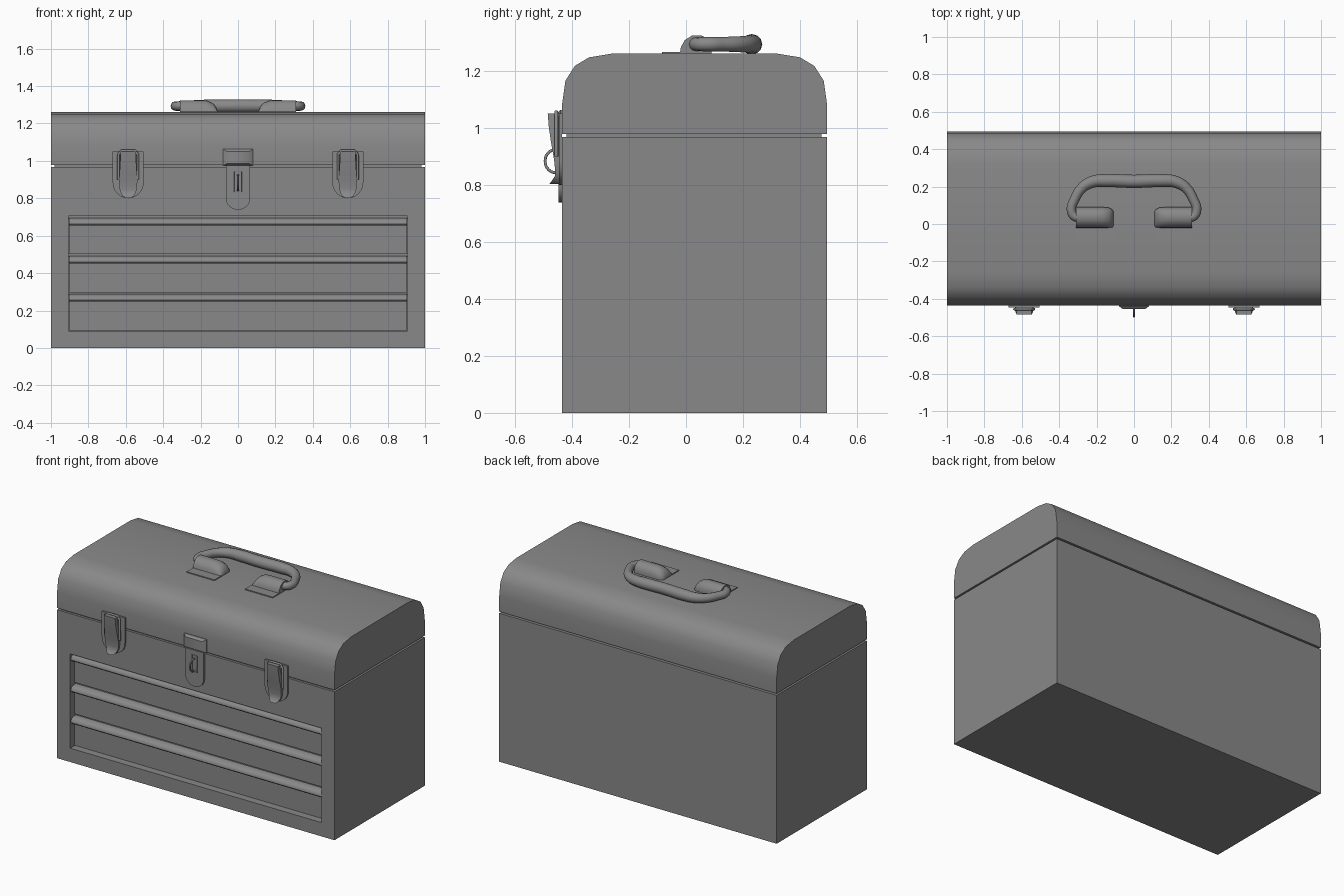
import bpy, bmesh, math

old = bpy.data.objects.get("Cube")
if old:
    bpy.data.objects.remove(old, do_unlink=True)

steel = bpy.data.materials.new("grey_steel")
steel.use_nodes = True
GREY = (0.25, 0.25, 0.25, 1)
steel.diffuse_color = GREY
steel.node_tree.nodes["Principled BSDF"].inputs["Base Color"].default_value = GREY

FRONT, BACK = -0.435, 0.495


def finish(name, bm, bevel=0.0, smooth=True):
    bmesh.ops.recalc_face_normals(bm, faces=bm.faces)
    mesh = bpy.data.meshes.new(name)
    bm.to_mesh(mesh)
    bm.free()
    obj = bpy.data.objects.new(name, mesh)
    bpy.context.collection.objects.link(obj)
    mesh.materials.append(steel)
    if bevel:
        mod = obj.modifiers.new("bevel", 'BEVEL')
        mod.width, mod.segments = bevel, 3
    if smooth:
        shade(obj)
    return obj


def shade(obj):
    bpy.ops.object.select_all(action='DESELECT')
    obj.select_set(True)
    bpy.context.view_layer.objects.active = obj
    bpy.ops.object.shade_smooth_by_angle(angle=math.radians(40))


def loft(name, rings, bevel=0.0):
    """Join equal rings of points and cap both ends."""
    bm = bmesh.new()
    rows = [[bm.verts.new(p) for p in ring] for ring in rings]
    n = len(rows[0])
    for a, b in zip(rows, rows[1:]):
        for i in range(n):
            j = (i + 1) % n
            bm.faces.new((a[i], a[j], b[j], b[i]))
    bm.faces.new(rows[0])
    bm.faces.new(rows[-1])
    return finish(name, bm, bevel)


def extrude_x(name, profile, x0, x1, bevel=0.0):
    return loft(name, [[(x, y, z) for y, z in profile] for x in (x0, x1)], bevel)


def extrude_y(name, outline, y0, y1):
    return loft(name, [[(x, y, z) for x, z in outline] for y in (y0, y1)])


def box(name, x0, x1, y0, y1, z0, z1, bevel=0.0):
    return extrude_x(name, [(y0, z0), (y1, z0), (y1, z1), (y0, z1)], x0, x1, bevel)


def tongue(cx, half, top, shoulder, bottom):
    """Plate outline with a rounded lower end."""
    arc = [(cx + half * math.cos(a), shoulder - (shoulder - bottom) * math.sin(a))
           for a in [math.pi * i / 12 for i in range(13)]]
    return [(cx - half, top), (cx + half, top)] + arc


def tube(name, points, radius, cyclic=False, smooth_path=True):
    """Round bar through (x, y, z, radius factor) points."""
    cu = bpy.data.curves.new(name, 'CURVE')
    cu.dimensions = '3D'
    cu.bevel_depth, cu.bevel_resolution, cu.resolution_u = radius, 4, 6
    cu.use_fill_caps = True
    sp = cu.splines.new('BEZIER')
    sp.bezier_points.add(len(points) - 1)
    for bp, (x, y, z, r) in zip(sp.bezier_points, points):
        bp.co, bp.radius = (x, y, z), r
        bp.handle_left_type = bp.handle_right_type = 'AUTO' if smooth_path else 'VECTOR'
    sp.use_cyclic_u = cyclic
    obj = bpy.data.objects.new(name, cu)
    bpy.context.collection.objects.link(obj)
    cu.materials.append(steel)
    bpy.ops.object.select_all(action='DESELECT')
    obj.select_set(True)
    bpy.context.view_layer.objects.active = obj
    bpy.ops.object.convert(target='MESH')
    shade(bpy.context.view_layer.objects.active)


# Body with a drawer recess sunk into the front
bm = bmesh.new()
bmesh.ops.create_cube(bm, size=1)
for v in bm.verts:
    v.co = (2 * v.co.x, BACK if v.co.y > 0 else FRONT, 0.967 if v.co.z > 0 else 0)
bm.normal_update()
front = min(bm.faces, key=lambda f: f.calc_center_median().y)
bmesh.ops.inset_individual(bm, faces=[front], thickness=0.05)
for v in front.verts:
    v.co.x = math.copysign(0.905, v.co.x)
    v.co.z = 0.705 if v.co.z > 0.5 else 0.09
pocket = bmesh.ops.extrude_discrete_faces(bm, faces=[front])["faces"][0]
for v in pocket.verts:
    v.co.y += 0.055
finish("body", bm, smooth=False)

# Seam core and domed lid
box("seam_core", -0.98, 0.98, FRONT + 0.015, BACK - 0.02, 0.95, 1.0)
lid = [(FRONT, 0.978), (FRONT, 1.08), (-0.423, 1.165), (-0.39, 1.217), (-0.34, 1.247),
       (-0.26, 1.26), (0.32, 1.26), (0.40, 1.247), (0.45, 1.217), (0.483, 1.165),
       (BACK, 1.08), (BACK, 0.978)]
extrude_x("lid", lid, -1, 1)

# Drawers with rolled grip lips
for i, (top, bottom) in enumerate([(0.695, 0.502), (0.492, 0.297), (0.287, 0.092)]):
    lip = top - 0.04
    drawer = [(-0.375, bottom), (-0.39, bottom), (-0.39, lip), (-0.423, lip),
              (-0.43, lip + 0.008), (-0.429, lip + 0.018), (-0.421, lip + 0.03),
              (-0.408, lip + 0.037), (-0.39, top), (-0.375, top)]
    extrude_x(f"drawer_{i + 1}", drawer, -0.904, 0.904)

# Pair of draw latches
for side, cx in (("left", 0.587), ("right", -0.587)):
    extrude_y(f"{side}_latch_plate", tongue(cx, 0.083, 1.05, 0.885, 0.8), FRONT, -0.446)
    box(f"{side}_latch_hook", cx - 0.045, cx + 0.045, -0.462, FRONT, 1.0, 1.05)
    # lever rows: height, half width, front depth
    lever = [(1.05, 0.04, -0.485), (1.0, 0.042, -0.481), (0.94, 0.046, -0.472),
             (0.89, 0.049, -0.463), (0.85, 0.046, -0.459), (0.83, 0.04, -0.46),
             (0.812, 0.03, -0.472), (0.802, 0.016, -0.48)]
    loft(f"{side}_latch_lever",
         [[(cx - w, FRONT, z), (cx + w, FRONT, z), (cx + w, y, z), (cx - w, y, z)]
          for z, w, y in lever])
    tube(f"{side}_latch_bail",
         [(cx - 0.052, -0.455, 0.9, 1), (cx - 0.052, -0.455, 1.035, 1),
          (cx - 0.035, -0.455, 1.055, 1), (cx + 0.035, -0.455, 1.055, 1),
          (cx + 0.052, -0.455, 1.035, 1), (cx + 0.052, -0.455, 0.9, 1)],
         0.007, smooth_path=False)

# Centre hasp: bevelled cap, hanging tongue, slot rim and staple
loft("hasp_cap", [[(-w, y, z0), (w, y, z0), (w, y, z1), (-w, y, z1)]
                  for w, y, z0, z1 in [(0.08, FRONT, 0.975, 1.063), (0.08, -0.44, 0.975, 1.063),
                                       (0.06, -0.455, 0.985, 1.05)]])
extrude_y("hasp_tongue", tongue(0, 0.065, 0.975, 0.8, 0.738), FRONT, -0.448)
tube("hasp_slot_rim", [(x, -0.448, z, 1) for x, z in
                       [(-0.018, 0.835), (0.018, 0.835), (0.018, 0.942), (-0.018, 0.942)]],
     0.003, cyclic=True, smooth_path=False)
tube("hasp_staple", [(0, -0.458 + 0.036 * math.cos(a), 0.883 + 0.04 * math.sin(a), 1)
                     for a in [math.tau * i / 8 for i in range(8)]], 0.005, cyclic=True)

# Handle lying flat on the lid
half_path = [(-0.26, 0.04, 0.75), (-0.315, 0.038, 0.75), (-0.335, 0.075, 0.78),
             (-0.318, 0.13, 0.8), (-0.278, 0.193, 0.88), (-0.22, 0.226, 1), (-0.15, 0.232, 1.1)]
path = half_path + [(0, 0.228, 1.1)] + [(-x, y, r) for x, y, r in reversed(half_path)]
tube("handle", [(x, y, 1.293, r) for x, y, r in path], 0.032)

# Handle brackets: domed cover, rounded toward the middle, on a thin flange
for side, s in (("left", 1), ("right", -1)):
    box(f"{side}_bracket_flange", s * 0.11, s * 0.31, -0.085, 0.02, 1.255, 1.266)
    rings = []
    for x, h, back in [(0.31, 1, 0.09), (0.2, 1, 0.09), (0.165, 0.97, 0.09),
                       (0.135, 0.78, 0.087), (0.118, 0.5, 0.08), (0.11, 0.2, 0.068)]:
        rings.append([(s * x, y, 1.257 + h * z) for y, z in
                      [(-0.022, 0), (-0.018, 0.025), (-0.005, 0.05), (0.02, 0.066),
                       (0.055, 0.067), (back - 0.012, 0.052), (back, 0.025), (back, 0)]])
    loft(f"{side}_bracket_dome", rings)
